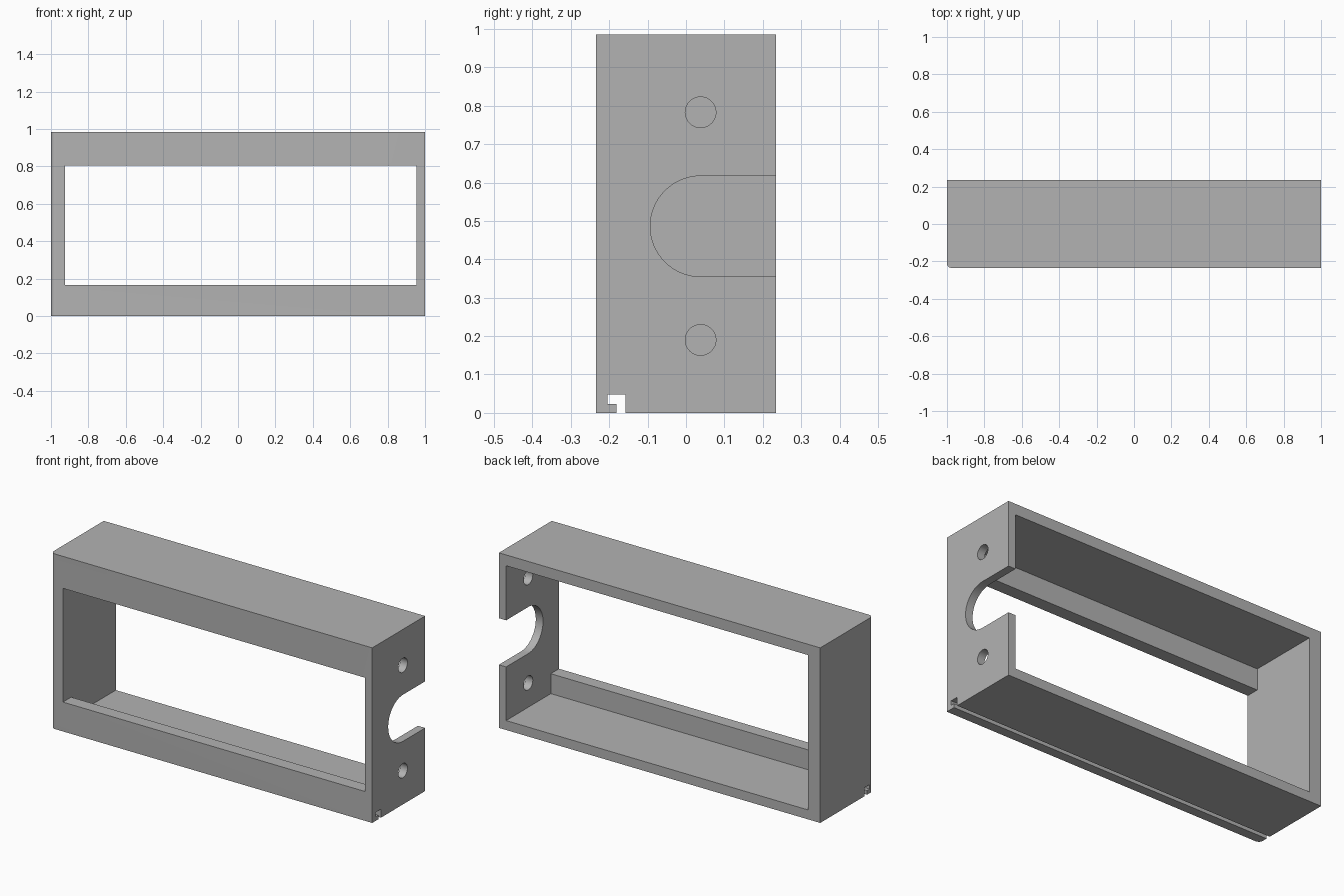
import bpy
import bmesh
from math import cos, sin, pi
from mathutils import Vector

old = bpy.data.objects.get("Cube")
if old:
    bpy.data.objects.remove(old, do_unlink=True)

W, D, H = 1.0, 0.235, 0.985      # half width, half depth, height
FRONT = 0.073                    # front plate thickness

grey = bpy.data.materials.new("plain grey")
grey.use_nodes = True
colour = (0.45, 0.45, 0.45, 1)
grey.diffuse_color = colour
grey.node_tree.nodes["Principled BSDF"].inputs["Base Color"].default_value = colour


def prism(name, outline, axis, lo, hi):
    """Extrude a 2D outline along x (outline is y, z) or z (outline is x, y)."""
    bm = bmesh.new()
    along_x = axis == "x"
    verts = [bm.verts.new((lo, a, b) if along_x else (a, b, lo)) for a, b in outline]
    face = bm.faces.new(verts)
    new = bmesh.ops.extrude_face_region(bm, geom=[face])["geom"]
    step = Vector((hi - lo, 0, 0)) if along_x else Vector((0, 0, hi - lo))
    bmesh.ops.translate(bm, vec=step, verts=[v for v in new if isinstance(v, bmesh.types.BMVert)])
    bmesh.ops.recalc_face_normals(bm, faces=bm.faces)
    mesh = bpy.data.meshes.new(name)
    bm.to_mesh(mesh)
    bm.free()
    obj = bpy.data.objects.new(name, mesh)
    bpy.context.collection.objects.link(obj)
    mesh.materials.append(grey)
    return obj


def block(name, x, y, z):
    return prism(name, [(x[0], y[0]), (x[1], y[0]), (x[1], y[1]), (x[0], y[1])], "z", *z)


def arc(cx, cy, r, start, end, n):
    return [(cx + r * cos(start + (end - start) * i / n),
             cy + r * sin(start + (end - start) * i / n)) for i in range(n + 1)]


# Outer body with one rounded vertical corner
r = 0.025
body = prism("frame_body", [(W, -D), (W, D), (-W, D)] + arc(-W + r, -D + r, r, pi, 1.5 * pi, 8),
             "z", 0, H)

# Front window and the deeper rear cavity
cutters = [
    block("window_cutter", (-0.925, 0.955), (-0.5, 0.5), (0.165, 0.805)),
    block("cavity_cutter", (-0.925, 0.955), (-D + FRONT, 0.5), (0.053, 0.924)),
]

# Round-ended cable notch and two screw holes in the left wall
notch = [(0.5, 0.617)] + arc(0.038, 0.486, 0.131, pi / 2, 1.5 * pi, 32) + [(0.5, 0.355)]
cutters.append(prism("notch_cutter", notch, "x", 0.9, 1.1))
for z in (0.19, 0.783):
    cutters.append(prism("hole_cutter", arc(0.038, z, 0.04, 0, 2 * pi, 32)[:-1], "x", 0.9, 1.1))

# Hooked groove along the underside
groove = [(-0.181, -0.1), (-0.157, -0.1), (-0.157, 0.048),
          (-0.204, 0.048), (-0.204, 0.023), (-0.181, 0.023)]
cutters.append(prism("groove_cutter", groove, "x", -1.2, 1.2))

bpy.ops.object.select_all(action="DESELECT")
body.select_set(True)
bpy.context.view_layer.objects.active = body
for cutter in cutters:
    cutter.hide_render = True
    mod = body.modifiers.new(cutter.name, "BOOLEAN")
    mod.operation = "DIFFERENCE"
    mod.solver = "EXACT"
    mod.object = cutter
    bpy.ops.object.modifier_apply(modifier=mod.name)
    bpy.data.objects.remove(cutter, do_unlink=True)

bpy.ops.object.shade_smooth_by_angle(angle=0.5)
